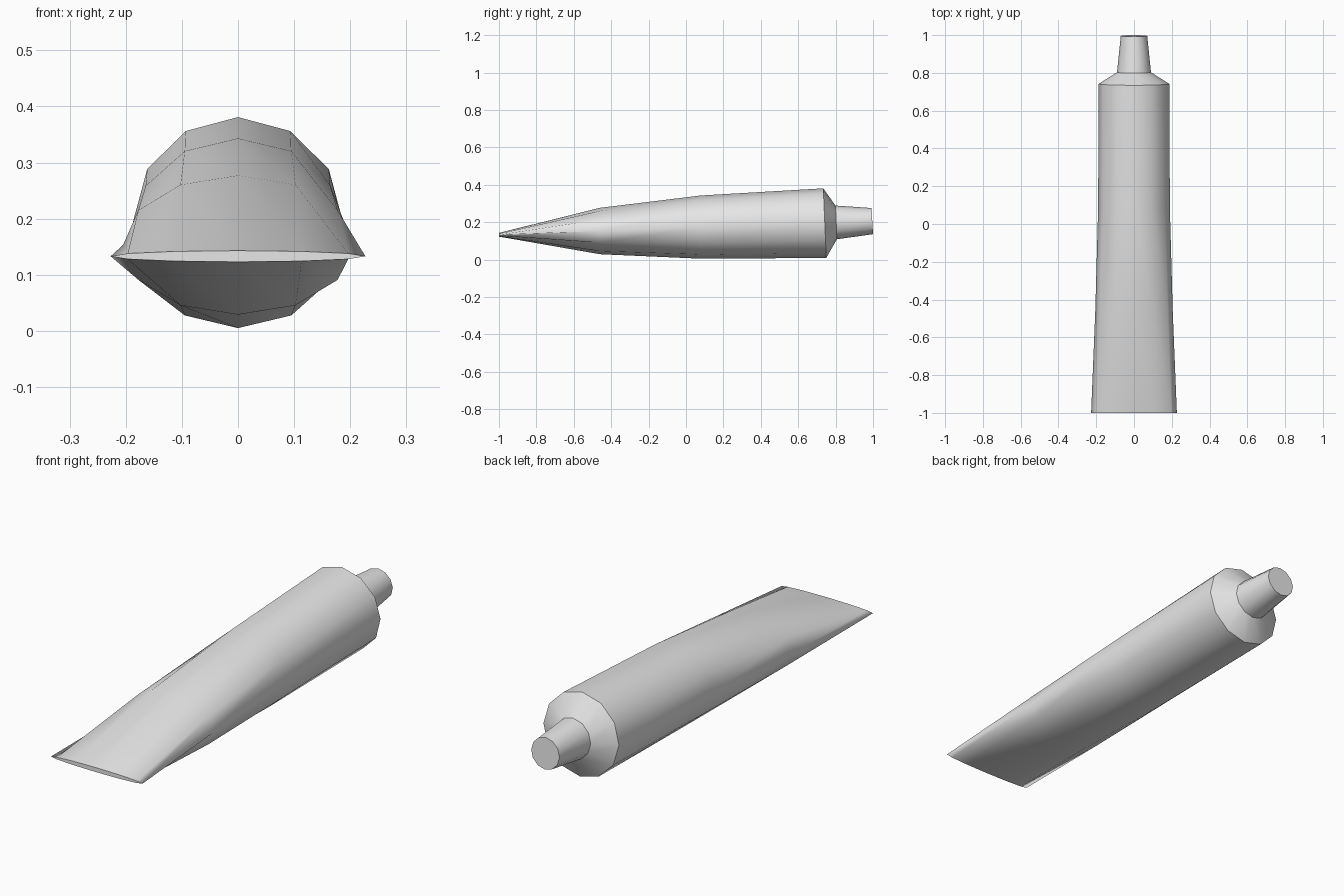
import bpy, bmesh
from math import cos, sin, pi

cube = bpy.data.objects.get("Cube")
if cube:
    bpy.data.objects.remove(cube)

SIDES = 12

grey = bpy.data.materials.new("tube grey")
grey.use_nodes = True
colour = (0.8, 0.8, 0.8, 1)
grey.diffuse_color = colour
grey.node_tree.nodes["Principled BSDF"].inputs["Base Color"].default_value = colour

# Cross-sections from the flat crimp to the cap tip:
# y, centre z, half width, half height, lean of the ring, hard edge
sections = [
    (-1.0, 0.133, 0.227, 0.010, 0.0, True),
    (-0.46, 0.153, 0.205, 0.124, 0.0, False),
    (0.08, 0.174, 0.190, 0.169, 0.0, False),
    (0.742, 0.195, 0.187, 0.186, -0.008, True),
    (0.803, 0.199, 0.090, 0.090, -0.004, True),
    (0.996, 0.206, 0.070, 0.070, -0.004, True),
]


def loft(name, rings, cap_start=False, cap_end=False):
    """Skin a row of elliptical rings, with hard edges where asked."""
    bm = bmesh.new()
    rows = []
    for y, z, rx, rz, lean, hard in rings:
        angles = [2 * pi * i / SIDES for i in range(SIDES)]
        rows.append([bm.verts.new((rx * cos(a), y + lean * sin(a), z + rz * sin(a)))
                     for a in angles])
    for a, b in zip(rows, rows[1:]):
        for i in range(SIDES):
            j = (i + 1) % SIDES
            bm.faces.new((a[i], a[j], b[j], b[i])).smooth = True
    if cap_start:
        bm.faces.new(rows[0])
    if cap_end:
        bm.faces.new(rows[-1])
    for row, ring in zip(rows, rings):
        for i in range(SIDES):
            edge = bm.edges.get((row[i], row[(i + 1) % SIDES]))
            edge.smooth = not ring[-1]
    bmesh.ops.recalc_face_normals(bm, faces=bm.faces)
    # An open skin must face away from its own axis
    side = bm.faces[:][0] if not bm.faces else next(iter(bm.faces))
    middle = side.calc_center_median()
    middle.z -= rings[0][1]
    middle.y = 0
    if side.normal.dot(middle) < 0:
        bmesh.ops.reverse_faces(bm, faces=bm.faces)
    mesh = bpy.data.meshes.new(name)
    bm.to_mesh(mesh)
    bm.free()
    mesh.materials.append(grey)
    obj = bpy.data.objects.new(name, mesh)
    bpy.context.collection.objects.link(obj)
    return obj


# Squeezable body with its sloped shoulder, then the tapered cap
loft("tube_body", sections[:5], cap_start=True)
loft("tube_cap", sections[4:], cap_end=True)
